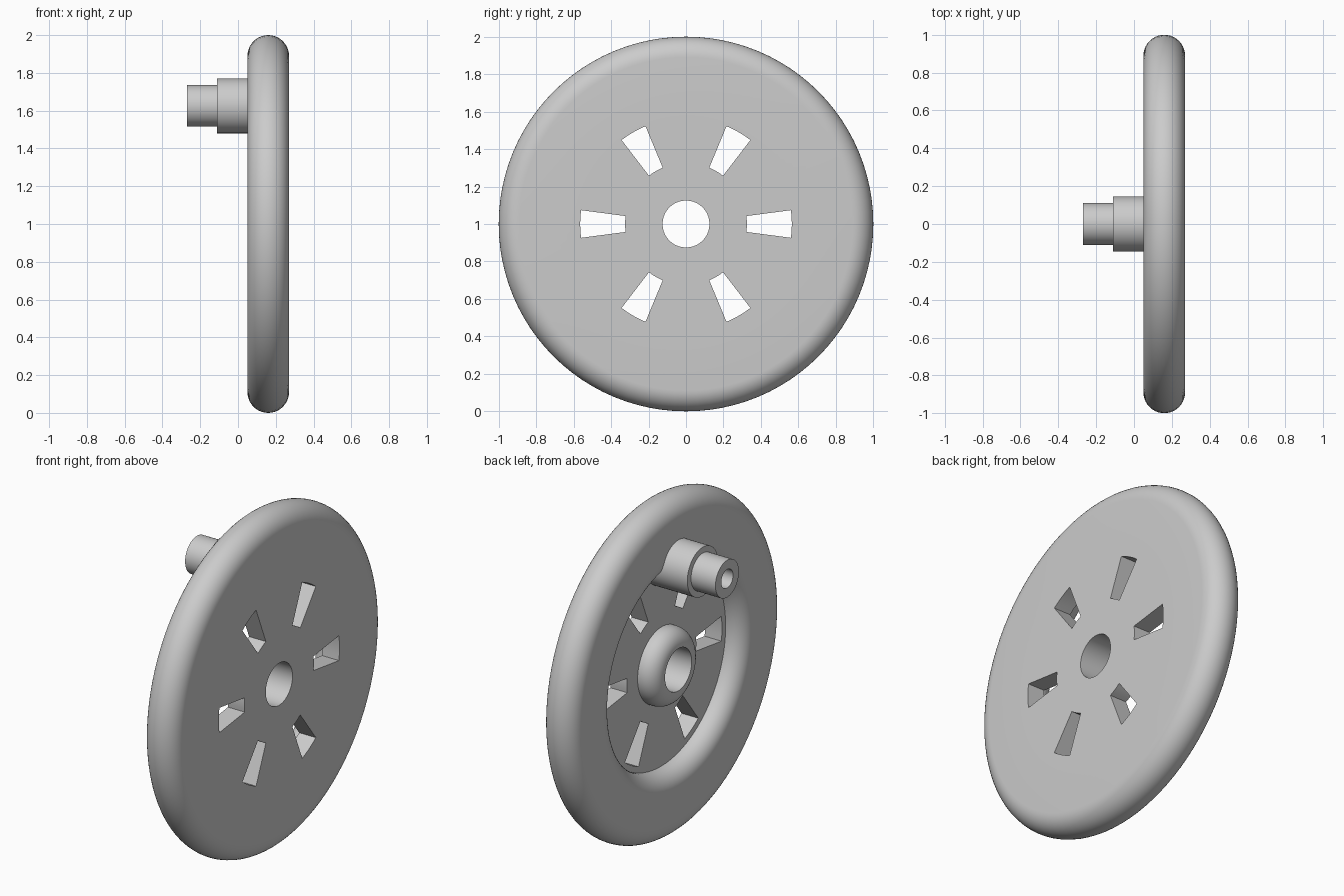
import bpy
import bmesh
from math import sin, cos, pi, radians

if "Cube" in bpy.data.objects:
    bpy.data.objects.remove(bpy.data.objects["Cube"], do_unlink=True)

metal = bpy.data.materials.new("light grey metal")
metal.use_nodes = True
GREY = (0.6, 0.6, 0.6, 1)
metal.diffuse_color = GREY
metal.node_tree.nodes["Principled BSDF"].inputs["Base Color"].default_value = GREY

BACK, FLOOR, FACE = 0.05, 0.16, 0.27    # handle side, dish floor, plain side
SLOT_IN, SLOT_OUT = 0.325, 0.565
SEGS = 96


def arc(cx, cr, rad, start, end, steps=10):
    """Arc points (x, radius) about a centre, angles in degrees."""
    angles = [radians(start + (end - start) * i / steps) for i in range(steps + 1)]
    return [(cx + rad * cos(a), cr + rad * sin(a)) for a in angles]


def lathe(bm, profile, height, segs, skip=lambda i, j: False):
    """Spin a closed (x, radius) profile around an axis along x."""
    rings = []
    for j in range(segs):
        a = 2 * pi * j / segs
        rings.append([bm.verts.new((x, r * cos(a), height + r * sin(a)))
                      for x, r in profile])
    n = len(profile)
    for j in range(segs):
        here, there = rings[j], rings[(j + 1) % segs]
        for i in range(n):
            k = (i + 1) % n
            if not skip(i, j):
                bm.faces.new((here[i], here[k], there[k], there[i]))
    return rings


def finish(bm, name):
    bmesh.ops.remove_doubles(bm, verts=bm.verts, dist=1e-5)
    bmesh.ops.recalc_face_normals(bm, faces=bm.faces)
    mesh = bpy.data.meshes.new(name)
    bm.to_mesh(mesh)
    bm.free()
    mesh.materials.append(metal)
    obj = bpy.data.objects.new(name, mesh)
    bpy.context.collection.objects.link(obj)
    bpy.ops.object.select_all(action="DESELECT")
    obj.select_set(True)
    bpy.context.view_layer.objects.active = obj
    bpy.ops.object.shade_smooth_by_angle(angle=radians(30))


# Wheel profile: flat face, round rim, dished floor and rounded hub
profile = [(FACE, 0.125), (FACE, SLOT_IN), (FACE, SLOT_OUT)]
profile += arc(0.16, 0.89, 0.11, 0, 180, 20)
profile += arc(0.15, 0.70, 0.10, 180, 270)
profile += [(FLOOR, 0.60)]
floor_out = len(profile)
profile += [(FLOOR, SLOT_OUT), (FLOOR, SLOT_IN), (FLOOR, 0.225)]
profile += arc(BACK + 0.09, 0.135, 0.09, 90, 180)
profile += [(BACK, 0.125)]
floor_in = floor_out + 1
face_in, face_out = 1, 2


def in_slot(j):
    # six slots, each four segments wide, the first centred on the y axis
    return (j + 2) % (SEGS // 6) < 4


bm = bmesh.new()
rings = lathe(bm, profile, 1, SEGS,
              lambda i, j: i in (face_in, floor_out) and in_slot(j))

# Slot walls
for j in range(SEGS):
    here, there = rings[j], rings[(j + 1) % SEGS]
    if in_slot(j):
        for f, b in ((face_in, floor_in), (face_out, floor_out)):
            bm.faces.new((here[f], there[f], there[b], here[b]))
    if in_slot(j) != in_slot(j - 1):
        bm.faces.new([here[i] for i in (face_in, face_out, floor_out, floor_in)])
finish(bm, "wheel")

# Stepped crank handle with a blind bore
bm = bmesh.new()
lathe(bm, [(0.17, 0), (0.17, 0.145), (-0.11, 0.145), (-0.11, 0.11),
           (-0.27, 0.11), (-0.27, 0.055), (0, 0.055), (0, 0)], 1.625, 48,
      lambda i, j: i == 7)
finish(bm, "crank_handle")
